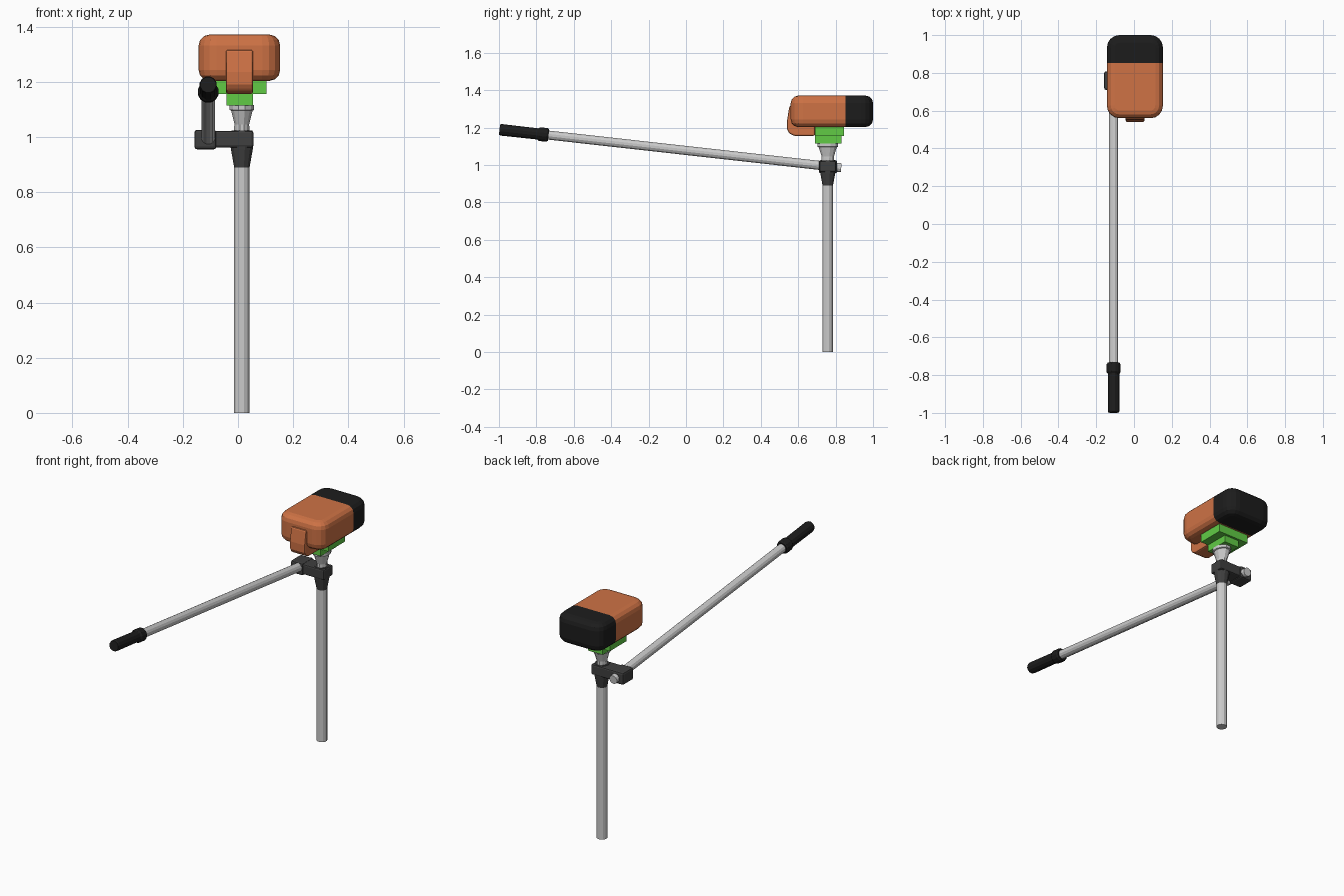
import bpy, bmesh, math
from mathutils import Vector

if "Cube" in bpy.data.objects:
    bpy.data.objects.remove(bpy.data.objects["Cube"])


def material(name, rgb):
    m = bpy.data.materials.new(name)
    m.diffuse_color = (*rgb, 1)
    m.use_nodes = True
    m.node_tree.nodes["Principled BSDF"].inputs["Base Color"].default_value = m.diffuse_color
    return m


ORANGE = material("orange", (0.62, 0.17, 0.06))
BLACK = material("black", (0.012, 0.012, 0.012))
DARK = material("dark_grey", (0.05, 0.05, 0.05))
GREEN = material("green", (0.12, 0.6, 0.06))


def finish(name, bm, mat=None):
    bmesh.ops.recalc_face_normals(bm, faces=bm.faces)
    me = bpy.data.meshes.new(name)
    bm.to_mesh(me)
    bm.free()
    if mat:
        me.materials.append(mat)
    ob = bpy.data.objects.new(name, me)
    bpy.context.collection.objects.link(ob)
    return ob


def box_mesh(lo, hi):
    bm = bmesh.new()
    bmesh.ops.create_cube(bm, size=1)
    for v in bm.verts:
        v.co = Vector([l + (c + 0.5) * (h - l) for l, h, c in zip(lo, hi, v.co)])
    return bm


def box(name, lo, hi, mat, bevel=0.0):
    bm = box_mesh(lo, hi)
    if bevel:
        bmesh.ops.bevel(bm, geom=bm.edges[:], offset=bevel, segments=2,
                        profile=0.5, affect='EDGES')
    return finish(name, bm, mat)


def lathe(name, start, direction, profile, mat=None, sides=12, sy=1.0):
    """Stack of rings (distance, radius) along an axis, capped at both ends."""
    bm = bmesh.new()
    rot = Vector(direction).to_track_quat('Z', 'Y')
    rings = []
    for d, r in profile:
        ring = []
        for i in range(sides):
            a = math.tau * (i + 0.5) / sides
            p = Vector((r * math.cos(a), r * sy * math.sin(a), d))
            ring.append(bm.verts.new(Vector(start) + rot @ p))
        rings.append(ring)
    for a, b in zip(rings, rings[1:]):
        for i in range(sides):
            j = (i + 1) % sides
            bm.faces.new((a[i], a[j], b[j], b[i]))
    bm.faces.new(rings[0])
    bm.faces.new(rings[-1])
    return finish(name, bm, mat)


def motor_half(name, mat, keep_back):
    """Rounded housing cut at the colour split; keeps one side."""
    bm = box_mesh((-0.143, 0.56, 1.203), (0.153, 1.0, 1.371))
    upright = [e for e in bm.edges
               if abs(e.verts[0].co.z - e.verts[1].co.z) > 0.1]
    bmesh.ops.bevel(bm, geom=upright, offset=0.065, segments=4,
                    profile=0.5, affect='EDGES')
    rims = [e for e in bm.edges
            if abs(e.verts[0].co.z - e.verts[1].co.z) < 0.001]
    bmesh.ops.bevel(bm, geom=rims, offset=0.04, segments=3,
                    profile=0.5, affect='EDGES')
    bmesh.ops.bisect_plane(bm, geom=bm.verts[:] + bm.edges[:] + bm.faces[:],
                           plane_co=(0, 0.853, 0), plane_no=(0, 1, 0),
                           clear_inner=keep_back, clear_outer=not keep_back)
    bmesh.ops.holes_fill(bm, edges=[e for e in bm.edges if e.is_boundary], sides=0)
    return finish(name, bm, mat)


PX, PY = 0.014, 0.758   # post axis

# Post and neck
lathe("post", (PX, PY, 0), (0, 0, 1), [(0, 0.029), (1.04, 0.029)])
lathe("neck", (PX, PY, 0), (0, 0, 1),
      [(1.02, 0.027), (1.045, 0.027), (1.095, 0.040), (1.098, 0.046), (1.115, 0.046)],
      sy=1.25)

# Clamp joining post and arm
lathe("clamp_sleeve", (PX, PY, 0), (0, 0, 1),
      [(0.89, 0.029), (0.955, 0.041), (0.97, 0.043), (1.015, 0.043), (1.024, 0.039)], DARK)
box("clamp_bridge", (-0.10, 0.715, 0.962), (0.056, 0.802, 1.022), DARK, 0.008)
box("clamp_grip", (-0.158, 0.71, 0.955), (-0.078, 0.808, 1.026), DARK, 0.01)

# Long arm and rubber handle
back = Vector((-0.108, 0.83, 0.985))
tip = Vector((-0.108, -0.997, 1.189))
axis = tip - back
L = axis.length
lathe("arm_tube", back, axis, [(0, 0.025), (L - 0.05, 0.025)])
lathe("arm_handle", back, axis,
      [(L - 0.264, 0.032), (L - 0.255, 0.038), (L - 0.215, 0.038), (L - 0.205, 0.031),
       (L - 0.01, 0.032), (L, 0.029)], BLACK)

# Green mount under the motor
box("mount_plate", (-0.097, 0.69, 1.155), (0.103, 0.845, 1.215), GREEN)
box("mount_block", (-0.042, 0.69, 1.114), (0.054, 0.832, 1.20), GREEN)

# Motor housing
motor_half("motor_housing", ORANGE, False)
motor_half("battery_cap", BLACK, True)

# Front tongue curling under the housing
tongue = [(0.69, 1.156), (0.58, 1.156), (0.553, 1.168), (0.541, 1.19), (0.54, 1.235),
          (0.553, 1.316), (0.60, 1.316), (0.69, 1.23)]
bm = bmesh.new()
face = bm.faces.new([bm.verts.new((-0.044, y, z)) for y, z in tongue])
new = bmesh.ops.extrude_face_region(bm, geom=[face])["geom"]
bmesh.ops.translate(bm, vec=(0.099, 0, 0),
                    verts=[v for v in new if isinstance(v, bmesh.types.BMVert)])
ob = finish("front_tongue", bm, ORANGE)
mod = ob.modifiers.new("soft_edges", 'BEVEL')
mod.width, mod.segments = 0.008, 2
